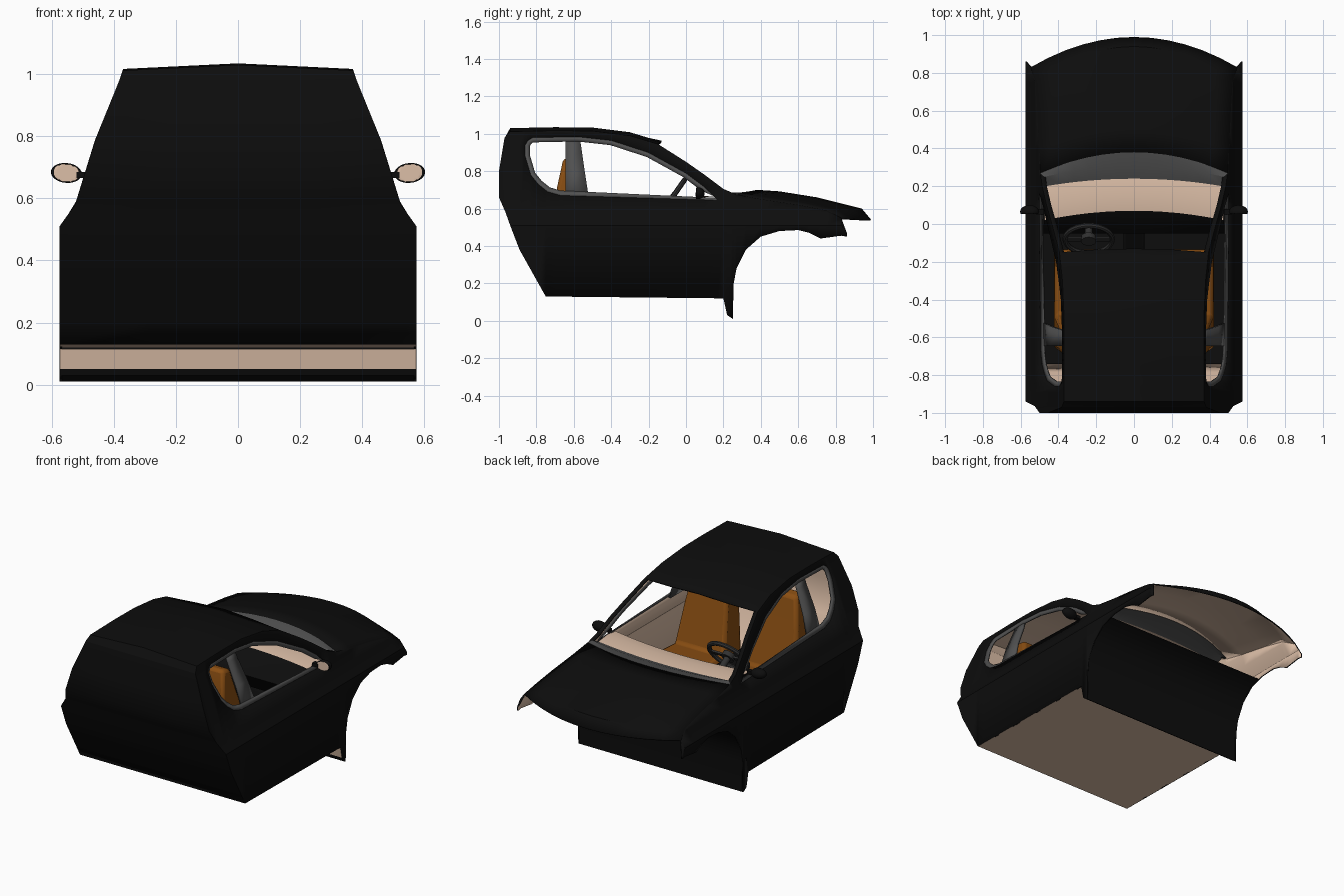
import bpy, bmesh, math
from mathutils import Vector

if "Cube" in bpy.data.objects:
    bpy.data.objects.remove(bpy.data.objects["Cube"])


def material(name, rgb):
    m = bpy.data.materials.new(name)
    m.use_nodes = True
    m.diffuse_color = (*rgb, 1)
    m.node_tree.nodes["Principled BSDF"].inputs["Base Color"].default_value = (*rgb, 1)
    return m


BLACK = material("black paint", (.004, .004, .004))
BEIGE = material("beige lining", (.72, .52, .39))
GREY = material("grey trim", (.08, .08, .08))
DARK = material("dark grey plastic", (.03, .03, .03))
TAN = material("orange brown leather", (.25, .075, .006))


def smooth(ob):
    bpy.ops.object.select_all(action="DESELECT")
    ob.select_set(True)
    bpy.context.view_layer.objects.active = ob
    bpy.ops.object.shade_smooth_by_angle(angle=math.radians(30))


def surface(name, faces, mats, ref=None, thick=0):
    """Mesh from point lists; faces turn away from ref, shell thickens inward."""
    bm, found = bmesh.new(), {}
    for face in faces:
        vs = []
        for p in face:
            key = tuple(round(c, 4) for c in p)
            if key not in found:
                found[key] = bm.verts.new(key)
            if found[key] not in vs:
                vs.append(found[key])
        if len(vs) > 2:
            bm.faces.new(vs)
    if ref:
        for f in bm.faces:
            f.normal_update()
            if f.normal.dot(f.calc_center_median() - Vector(ref)) < 0:
                f.normal_flip()
    else:
        bmesh.ops.recalc_face_normals(bm, faces=bm.faces)
    me = bpy.data.meshes.new(name)
    bm.to_mesh(me)
    bm.free()
    ob = bpy.data.objects.new(name, me)
    bpy.context.collection.objects.link(ob)
    for m in mats:
        me.materials.append(m)
    smooth(ob)
    if thick:
        mod = ob.modifiers.new("shell", "SOLIDIFY")
        mod.thickness, mod.offset = thick, -1
        mod.material_offset = len(mats) - 1
    return ob


def lerp(table, t):
    if t <= table[0][0]:
        return table[0][1]
    for (a, u), (b, v) in zip(table, table[1:]):
        if t <= b:
            return u + (v - u) * (t - a) / (b - a)
    return table[-1][1]


def grid(rows):
    return [[a[i], a[i + 1], b[i + 1], b[i]]
            for a, b in zip(rows, rows[1:]) for i in range(len(a) - 1)]


def extrude(name, profile, x0, x1, mat, top_inset=0, bevel=0):
    """Side profile (y, z) extruded along x, optionally narrower at the top."""
    zs = [z for _, z in profile]
    lo, hi = min(zs), max(zs)

    def ring(x, s):
        return [(x + s * top_inset * ((z - lo) / (hi - lo)) ** 2, y, z) for y, z in profile]
    a, b = ring(x0, 1), ring(x1, -1)
    sides = [[a[i - 1], a[i], b[i], b[i - 1]] for i in range(len(a))]
    ob = surface(name, sides + [a, b], [mat])
    if bevel:
        mod = ob.modifiers.new("soft edges", "BEVEL")
        mod.width, mod.segments = bevel, 2
    return ob


# Half width by height, and side outlines by length
WIDTH = [(0, .575), (.51, .575), (.58, .525), (.66, .5), (.79, .46), (.93, .4), (1.015, .37)]
BOTTOM = [(-1, .66), (-.965, .58), (-.94, .51), (-.89, .38), (-.75, .13), (.2, .12), (.22, .03),
          (.25, .01), (.255, .2), (.27, .28), (.32, .38), (.4, .45), (.5, .48), (.6, .485),
          (.66, .47), (.72, .44), (.83, .455), (.86, .45)]
TOP = [(-1, .8), (-.97, .98), (-.94, 1.012), (-.7, 1.017), (-.5, 1.015), (-.3, .99), (-.15, .945),
       (0, .85), (.1, .78), (.2, .705), (.27, .675), (.4, .65), (.6, .62), (.75, .59),
       (.83, .55), (.86, .47)]
SILL = [(-.86, .88), (-.83, .78), (-.79, .73), (-.74, .69), (-.67, .67), (.17, .645)]
HEAD = [(-.86, .94), (-.845, .965), (-.82, .98), (-.58, .985), (-.4, .965), (-.2, .9), (0, .79),
        (.1, .715), (.17, .645)]


def wide(z):
    return lerp(WIDTH, z)


ys = sorted({p[0] for t in (BOTTOM, TOP, SILL, HEAD) for p in t})


def levels(y):
    lo, hi = lerp(BOTTOM, y), lerp(TOP, y)
    return [min(max(z, lo), hi) for z in (lo, .51, .58, lerp(SILL, y), lerp(HEAD, y), hi)]


# Side panels with open windows and slim windscreen pillars
faces = []
for s in (-1, 1):
    for a, b in zip(ys, ys[1:]):
        za, zb = levels(a), levels(b)
        for i in range(5):
            if i == 3 and -.86 <= a and b <= .17:
                continue
            faces.append([(s * wide(z), y, z) for y, z in
                          ((a, za[i]), (b, zb[i]), (b, zb[i + 1]), (a, za[i + 1]))])
        if -.15 <= a and b <= .27:
            faces.append([(s * (wide(z) - d), y, z) for y, z, d in
                          ((a, za[5], 0), (b, zb[5], 0), (b, zb[5], .025), (a, za[5], .025))])

# Rear wall and crowned roof across the car
path = [(y, lerp(BOTTOM, y)) for y in reversed(ys) if y <= -.75]
path += [(y, lerp(TOP, y)) for y in ys if y <= -.15]
rows = []
for y, z in path:
    crown = .018 if z > 1 or y > -.5 else 0
    nose = .02 if y == -.15 else 0
    rows.append([(u * wide(z), y + nose * (1 - u * u), z + crown * (1 - abs(u)))
                 for u in (-1, -.5, 0, .5, 1)])
surface("cab_body", faces + grid(rows), [BLACK, BEIGE], (0, -.35, .5), .008)

# Bonnet between the wings, curving forward to a central point
edge = [(y, z) for y, z in TOP if .27 <= y <= .83]
centre = [(.38, .7), (.5, .692), (.7, .66), (.94, .6), (.99, .54)]
steps = [i / 6 for i in range(-6, 7)]
rows = [[(u * wide(ez), cy + (ey - cy) * u * u, cz + (ez - cz) * u * u) for u in steps]
        for (ey, ez), (cy, cz) in zip(edge, centre)]
surface("bonnet", grid(rows), [BLACK, BEIGE], (0, .4, 0), .008)

# Cowl and dashboard top, stepping back from the bonnet edge
back = [rows[0],
        [(u * .475, .305 - .055 * u * u, .685) for u in steps],
        [(u * .47, .24 - .04 * u * u, .66) for u in steps]]
surface("windscreen_cowl", grid(back), [GREY], (0, .3, 0))
dash = [back[-1],
        [(u * .475, .15 - .05 * u * u, .668) for u in steps],
        [(u * .475, .07 - .05 * u * u, .655) for u in steps]]
surface("dashboard_top", grid(dash), [BEIGE], (0, .1, 0))
face = [dash[-1],
        [(u * .48, .02 - .04 * u * u, .62) for u in steps],
        [(u * .48, -.05, .54) for u in steps],
        [(u * .5, .05, .42) for u in steps]]
surface("dashboard_face", grid(face), [BLACK], (0, .3, .5))

# Front wheel-arch bulkhead, its rear lining and the floor
arch = [(.213, .05), (.22, .03)] + [p for p in BOTTOM if .25 <= p[0] <= .4] + [(.47, .472)]
surface("arch_bulkhead", grid([[(-.574, y, z), (.574, y, z)] for y, z in arch]), [BLACK])
surface("bulkhead_lining", grid([[(-.574, y, z), (.574, y, z)]
                                 for y, z in ((.2, .115), (.213, .05))]), [BEIGE])
surface("floor_pan", grid([[(-.574, y, z), (.574, y, z)]
                           for y, z in ((-.75, .13), (.2, .12))]), [BEIGE])
surface("floor_mat", grid([[(-.56, y, .145), (.56, y, .145)] for y in (-.74, .24)]), [BLACK])
extrude("centre_console", [(-.65, .15), (-.65, .42), (-.2, .4), (.04, .56), (.04, .15)],
        -.055, .055, BLACK, 0, .01)

# Window surrounds and centre pillars
loop = [Vector(p) for p in SILL + HEAD[-2::-1]]
inner = []
for i, p in enumerate(loop):
    d = (loop[(i + 1) % len(loop)] - loop[i - 1]).normalized()
    inner.append(p + Vector((-d.y, d.x)) * (.012 if 1 <= i < len(SILL) and p.x > -.6 else .026))
for s, side in ((1, "right"), (-1, "left")):
    def skin(p, depth):
        return (s * (wide(p[1]) - depth), p[0], p[1])
    n = len(loop)
    quads = [[skin(loop[i - 1], .003), skin(loop[i], .003), skin(inner[i], .012),
              skin(inner[i - 1], .012)] for i in range(n)]
    surface("window_surround_" + side, quads, [GREY], (0, -.35, .7), .008)
    post = [[skin((-.645, z), .012), skin((b, z), .012)]
            for z, b in ((.66, -.52), (.79, -.54), (.93, -.56), (.985, -.57))]
    surface("centre_pillar_" + side, grid(post), [GREY], (0, -.6, .7), .015)

    # Seats
    x0, x1 = sorted((s * .065, s * .425))
    extrude("seat_" + side, [(-.16, .22), (-.13, .37), (-.19, .43), (-.48, .41), (-.54, .66),
                             (-.585, .86), (-.655, .87), (-.69, .71), (-.66, .22)],
            x0, x1, TAN, .07, .02)

    # Door mirrors: rounded shell with a flat glass facing the rear
    bpy.ops.mesh.primitive_uv_sphere_add(segments=20, ring_count=12, radius=1)
    ob = bpy.context.object
    ob.name = "door_mirror_" + side
    for m in (BLACK, BEIGE):
        ob.data.materials.append(m)
    for v in ob.data.vertices:
        flat = v.co.y < -.35
        v.co = (s * .553 + v.co.x * .05, .065 + max(v.co.y, -.35) * .035,
                .682 + v.co.z * .032 + v.co.x * s * .003)
        if flat:
            v.co.y = .053
    for f in ob.data.polygons:
        f.material_index = int(all(ob.data.vertices[i].co.y < .0535 for i in f.vertices))
    smooth(ob)
    extrude("mirror_stalk_" + side, [(.05, .665), (.05, .685), (.08, .685), (.08, .665)],
            *sorted((s * .48, s * .52)), BLACK)

# Steering wheel with spokes, hub and column
tilt, hub = math.radians(55), Vector((-.24, -.08, .65))
bpy.ops.mesh.primitive_torus_add(location=hub, rotation=(tilt, 0, 0), major_segments=32,
                                 minor_segments=8, major_radius=.125, minor_radius=.014)
parts = [("steering_wheel_rim", bpy.context.object)]
for name, r, depth, shift in (("steering_hub", .04, .03, 0), ("steering_column", .02, .14, -.07)):
    axis = Vector((0, -math.sin(tilt), math.cos(tilt)))
    bpy.ops.mesh.primitive_cylinder_add(vertices=16, radius=r, depth=depth,
                                        location=hub + axis * shift, rotation=(tilt, 0, 0))
    parts.append((name, bpy.context.object))
bpy.ops.mesh.primitive_cube_add(size=1, location=hub, rotation=(tilt, 0, 0))
bpy.context.object.scale = (.24, .025, .012)
parts.append(("steering_spokes", bpy.context.object))
for name, ob in parts:
    ob.name = name
    ob.data.materials.append(DARK)
    smooth(ob)
